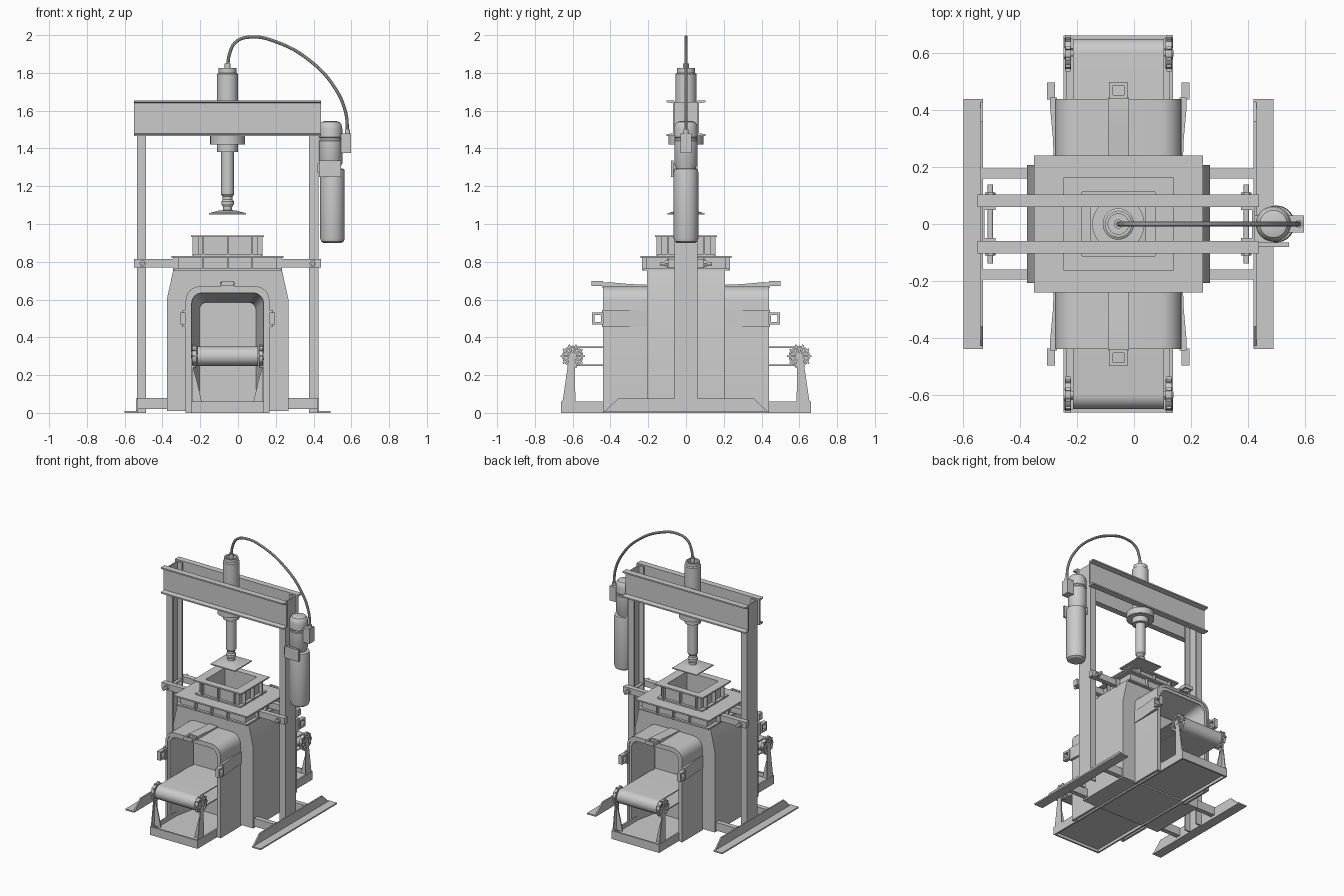
import bpy, bmesh
from math import sin, cos, pi

if "Cube" in bpy.data.objects:
    bpy.data.objects.remove(bpy.data.objects["Cube"])

C = -0.055  # x of the machine's own centre line


def loft(name, loops, caps=True, cyc=False):
    bm = bmesh.new()
    vs = [[bm.verts.new(p) for p in l] for l in loops]
    n = len(vs[0])
    pairs = list(zip(vs, vs[1:])) + ([(vs[-1], vs[0])] if cyc else [])
    for a, b in pairs:
        for i in range(n):
            j = (i + 1) % n
            bm.faces.new((a[i], a[j], b[j], b[i]))
    if caps and not cyc:
        bm.faces.new(vs[0])
        bm.faces.new(vs[-1])
    bmesh.ops.recalc_face_normals(bm, faces=bm.faces)
    me = bpy.data.meshes.new(name)
    bm.to_mesh(me)
    bm.free()
    ob = bpy.data.objects.new(name, me)
    bpy.context.collection.objects.link(ob)
    return ob


def place(pts, axis, a):
    if axis == 'x':
        return [(a, p, q) for p, q in pts]
    if axis == 'y':
        return [(p, a, q) for p, q in pts]
    return [(p, q, a) for p, q in pts]


def prism(name, pts, axis, a, b):
    return loft(name, [place(pts, axis, a), place(pts, axis, b)])


def tube(name, outer, inner, axis, a, b):
    return loft(name, [place(outer, axis, a), place(outer, axis, b),
                       place(inner, axis, b), place(inner, axis, a)], cyc=True)


def rect(cx, cy, hx, hy):
    return [(cx - hx, cy - hy), (cx + hx, cy - hy), (cx + hx, cy + hy), (cx - hx, cy + hy)]


def box(name, x0, x1, y0, y1, z0, z1):
    return prism(name, [(x0, y0), (x1, y0), (x1, y1), (x0, y1)], 'z', z0, z1)


def circle(cx, cy, r, n=32):
    return [(cx + r * cos(2 * pi * i / n), cy + r * sin(2 * pi * i / n)) for i in range(n)]


def lathe(name, prof, cx, cy=0, axis='z', n=32):
    return loft(name, [place(circle(cx, cy, r, n), axis, h) for r, h in prof])


def arch(h, top, r, z0=0.0, n=6):
    pts = [(C - h, z0)]
    for cx, a0 in ((C - h + r, pi), (C + h - r, pi / 2)):
        for i in range(n + 1):
            a = a0 - i * pi / 2 / n
            pts.append((cx + r * cos(a), top - r + r * sin(a)))
    return pts + [(C + h, z0)]


# Body with shoulders narrowing under the collar
prism("body", [(C - .322, .01), (C + .322, .01), (C + .322, .6), (C + .288, .755),
               (C - .288, .755), (C - .322, .6)], 'y', -.207, .207)

# Stacked collar and hopper with flanges and stiffening ribs
well = rect(C, 0, .128, .113)
for part, hx, hy, z0, z1, ribs in (("collar", .297, .24, .755, .83, .13), ("hopper", .193, .163, .83, .94, .13)):
    tube(part + "_wall", rect(C, 0, hx - .035, hy - .03), well, 'z', z0, z1)
    tube(part + "_top_flange", rect(C, 0, hx, hy), well, 'z', z1 - .01, z1)
    tube(part + "_bottom_flange", rect(C, 0, hx - .012, hy - .012), well, 'z', z0, z0 + .01)
    for s in (-1, 1):
        for k in (-1, 0, 1):
            x, y = C + k * ribs, k * ribs * .75
            ya, yb = sorted((s * (hy - .035), s * (hy - .008)))
            box(part + "_rib", x - .004, x + .004, ya, yb, z0, z1)
            xa, xb = sorted((C + s * (hx - .04), C + s * (hx - .008)))
            box(part + "_rib", xa, xb, y - .004, y + .004, z0, z1)

for s in (-1, 1):  # left and right frame
    def X(u):
        return C + s * u
    # Floor angle iron with sloped ends
    prism("floor_rail_plate", [(X(.475), -.44), (X(.545), -.44), (X(.545), .44), (X(.475), .44)], 'z', 0, .01)
    prism("floor_rail_web", [(-.44, 0), (.44, 0), (.36, .075), (-.36, .075)], 'x', X(.475), X(.485))
    # Channel post, open towards the middle
    prism("post", [(X(.48), -.06), (X(.48), .06), (X(.432), .06), (X(.432), .05),
                   (X(.47), .05), (X(.47), -.05), (X(.432), -.05), (X(.432), -.06)], 'z', 0, 1.645)
    # Clamping rod with nuts
    lathe("clamp_rod", [(.01, -.138), (.01, .138)], X(.45), .79, 'y', 12)
    for t in (-1, 1):
        lathe("clamp_nut", [(.018, t * .095), (.018, t * .11)], X(.45), .79, 'y', 6)

for s in (-1, 1):  # front and back of the frame
    # Channel head beam
    prism("head_beam", [(s * .06, 1.465), (s * .104, 1.465), (s * .104, 1.475), (s * .07, 1.48),
                        (s * .07, 1.64), (s * .104, 1.645), (s * .104, 1.655), (s * .06, 1.655)],
          'x', C - .495, C + .495)
    prism("middle_bar", [(s * .06, .77), (s * .095, .77), (s * .095, .815), (s * .06, .815)],
          'x', C - .495, C + .495)
    prism("floor_crossbar", [(s * .16, .02), (s * .195, .02), (s * .195, .08), (s * .16, .08)],
          'x', C - .48, C + .48)

    # Tunnel hood with end rim and narrowing liner
    prism("tunnel_hood", arch(.222, .67, .075) + arch(.205, .655, .062)[::-1], 'y', s * .2, s * .44)
    prism("tunnel_rim", arch(.21, .66, .065) + arch(.19, .635, .055)[::-1], 'y', s * .415, s * .435)
    front, back = arch(.19, .635, .055, .02), arch(.15, .585, .04, .02)
    loft("tunnel_liner", [place(front, 'y', s * .42), place(back, 'y', s * .22)], caps=False)

    # Straps and square ring buckles on the top and both sides
    prism("top_strap", [(s * .445, .665), (s * .445, .69), (s * .41, .692), (s * .3, .682),
                        (s * .2, .678), (s * .2, .665)], 'x', C - .037, C + .037)
    tube("top_buckle", rect(C, s * .47, .033, .03), rect(C, s * .47, .019, .017), 'z', .672, .698)
    for t in (-1, 1):
        prism("side_strap", [(C + t * u, s * y) for u, y in
                             ((.215, .445), (.24, .445), (.24, .41), (.23, .3), (.226, .2), (.215, .2))],
              'z', .455, .545)
        tube("side_buckle", rect(s * .467, .5, .03, .032), rect(s * .467, .5, .017, .019),
             'x', C + t * .222, C + t * .25)

    # Conveyor end: roller, legs and spoked wheels
    lathe("roller", [(.045, C - .16), (.045, C + .16)], s * .6, .3, 'x')
    lathe("roller_axle", [(.012, C - .193), (.012, C + .193)], s * .6, .3, 'x', 12)
    for t in (-1, 1):
        prism("conveyor_leg", [(s * .655, .05), (s * .585, .05), (s * .59, .29), (s * .62, .29)],
              'x', C + t * .184, C + t * .19)
        prism("leg_gusset", [(C + t * .186, .05), (C + t * .135, .05), (C + t * .16, .16), (C + t * .186, .25)],
              'y', s * .618, s * .61)
        a, b = C + t * .166, C + t * .188
        tube("wheel_rim", circle(s * .6, .3, .056, 24), circle(s * .6, .3, .046, 24), 'x', a, b)
        lathe("wheel_hub", [(.02, a), (.02, b + t * .004)], s * .6, .3, 'x', 16)
        for k in range(10):
            ca, sa = cos(k * pi / 5), sin(k * pi / 5)
            quad = [(s * .6 + r * ca - w * sa, .3 + r * sa + w * ca)
                    for r, w in ((.012, -.005), (.064, -.005), (.064, .005), (.012, .005))]
            prism("wheel_spoke", quad, 'x', a + t * .003, b - t * .002)

# Conveyor belt loop
def stadium(r, n=14):
    return [(sg * .6 + r * cos(a0 + i * pi / n), .3 + r * sin(a0 + i * pi / n))
            for sg, a0 in ((1, -pi / 2), (-1, pi / 2)) for i in range(n + 1)]
tube("conveyor_belt", stadium(.051), stadium(.044), 'x', C - .16, C + .16)

# Base tray under the conveyor
tube("base_frame", rect(C, 0, .192, .662), rect(C, 0, .18, .65), 'z', 0, .06)
box("base_floor", C - .181, C + .181, -.651, .651, .02, .03)

# Press cylinder, rod and pressing plate
lathe("press_cylinder", [(.055, 1.44), (.055, 1.795), (.047, 1.8), (.047, 1.825), (.036, 1.825), (.036, 1.79)], C)
lathe("cylinder_flange", [(.055, 1.38), (.055, 1.42), (.092, 1.42), (.092, 1.465)], C)
lathe("press_rod", [(.034, 1.4), (.034, 1.155), (.026, 1.145), (.026, 1.13), (.033, 1.12),
                    (.033, 1.105), (.024, 1.09), (.024, 1.075), (.032, 1.07), (.032, 1.06)], C)
loft("press_plate", [place(rect(C, 0, h, h), 'z', z) for h, z in
                     ((.098, 1.05), (.098, 1.057), (.05, 1.07), (.045, 1.072))])
lathe("hose_fitting", [(.016, 1.785), (.016, 1.85)], C, n=16)

# Pump motor, oil tank, mounting plate and valve box
lathe("pump_motor", [(.03, 1.545), (.048, 1.54), (.058, 1.527), (.062, 1.505), (.062, 1.46), (.058, 1.455),
                     (.058, 1.445), (.062, 1.44), (.062, 1.32), (.052, 1.3), (.052, 1.27)], .49)
lathe("oil_tank", [(.05, 1.295), (.062, 1.29), (.065, 1.275), (.065, .925), (.06, .908), (.048, .9)], .5)
box("pump_bracket", .43, .545, -.08, -.065, 1.25, 1.335)
box("pump_mount", .42, .49, -.068, .03, 1.27, 1.32)
box("valve_box", .545, .597, -.03, .03, 1.375, 1.48)
lathe("valve_fitting", [(.014, 1.47), (.014, 1.5)], .58, n=16)

# Hydraulic hose arcing from cylinder to pump
cu = bpy.data.curves.new("hose", 'CURVE')
cu.dimensions = '3D'
cu.bevel_depth = .009
cu.bevel_resolution = 3
path = [(C, 1.82), (-.045, 1.9), (-.01, 1.965), (.07, 1.99), (.2, 1.965), (.38, 1.865), (.51, 1.725), (.57, 1.59), (.58, 1.48)]
sp = cu.splines.new('BEZIER')
sp.bezier_points.add(len(path) - 1)
for bp, (x, z) in zip(sp.bezier_points, path):
    bp.co = (x, 0, z)
    bp.handle_left_type = bp.handle_right_type = 'AUTO'
hose = bpy.data.objects.new("hose", cu)
bpy.context.collection.objects.link(hose)
hose.select_set(True)
bpy.context.view_layer.objects.active = hose
bpy.ops.object.convert(target='MESH')

# Smooth the rounded parts, keep hard edges
bpy.ops.object.select_all(action='SELECT')
bpy.ops.object.shade_smooth_by_angle(angle=.5)
